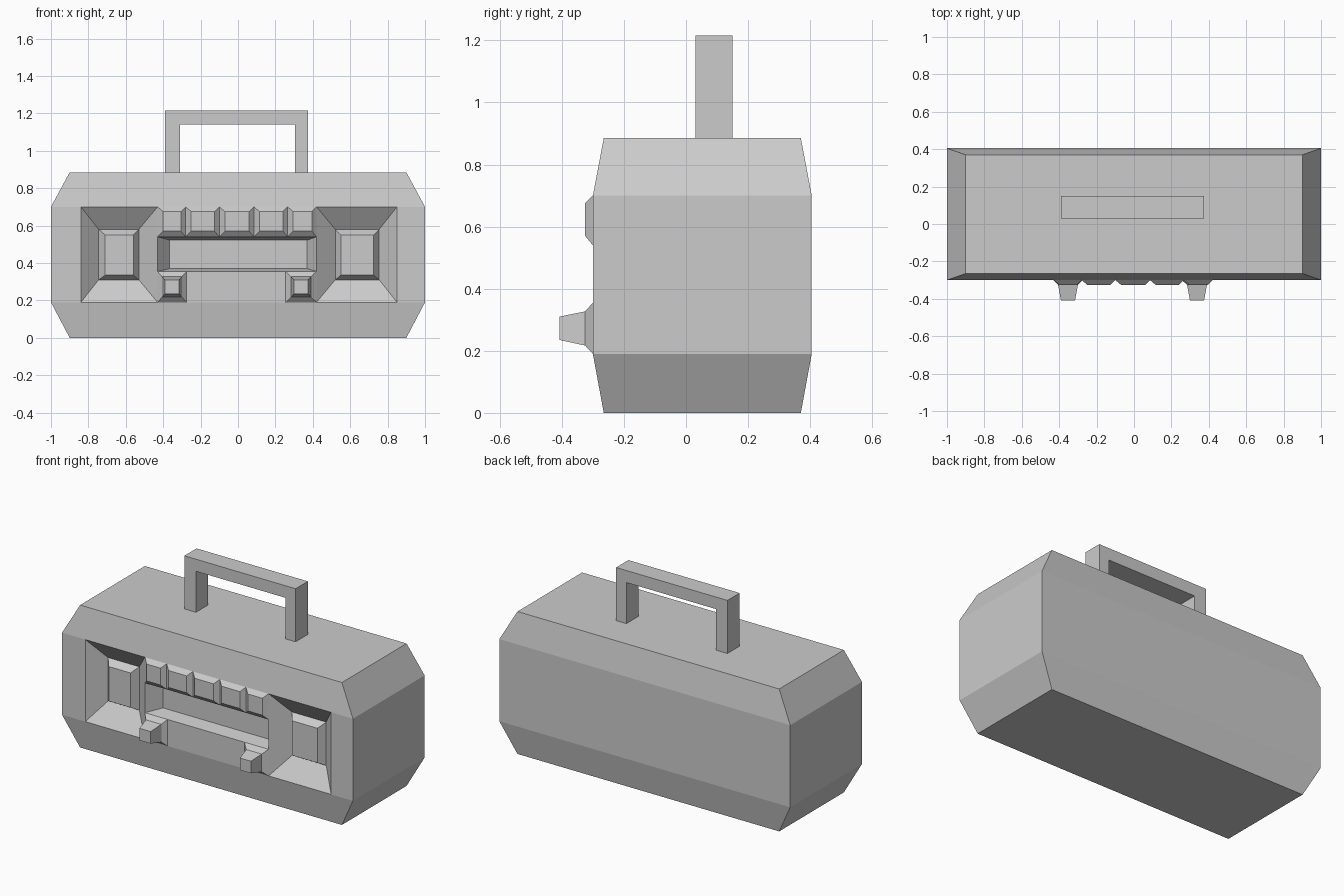
import bpy

if "Cube" in bpy.data.objects:
    bpy.data.objects.remove(bpy.data.objects["Cube"])

FRONT = -0.30   # plane of the front panel
LOW, HIGH = 0.19, 0.70


def make(name, loops, bottom=False, skip=()):
    """Skin a series of four-point loops, cap the last one (and the first on request)."""
    verts = [p for loop in loops for p in loop]
    faces = []
    for k in range(len(loops) - 1):
        a, b = 4 * k, 4 * k + 4
        for i in range(4):
            j = (i + 1) % 4
            if (k, i) not in skip:
                faces.append((a + i, a + j, b + j, b + i))
    n = len(verts)
    faces.append((n - 4, n - 3, n - 2, n - 1))
    if bottom:
        faces.append((3, 2, 1, 0))
    mesh = bpy.data.meshes.new(name)
    mesh.from_pydata(verts, [], faces)
    obj = bpy.data.objects.new(name, mesh)
    bpy.context.collection.objects.link(obj)
    return obj


def flat(x, y0, y1, z):
    return [(-x, y0, z), (x, y0, z), (x, y1, z), (-x, y1, z)]


def rect(x0, x1, z0, z1, out=0.0):
    """Rectangle on the front panel, pushed outwards by out (negative = inwards)."""
    y = FRONT - out
    return [(x0, y, z0), (x1, y, z0), (x1, y, z1), (x0, y, z1)]


# Case with chamfered top and bottom, open where the front panel sits
make("case", [flat(0.9, -0.265, 0.37, 0), flat(1, FRONT, 0.405, LOW),
              flat(1, FRONT, 0.405, HIGH), flat(0.9, -0.265, 0.37, 0.885)],
     bottom=True, skip={(1, 0)})

# Flat parts of the front panel
make("front_edge_left", [rect(-1, -0.84, LOW, HIGH)])
make("front_edge_right", [rect(0.85, 1, LOW, HIGH)])
make("front_lower_panel", [rect(-0.275, 0.255, LOW, 0.355)])

# Sunken speakers with a raised block in the middle
for side, o0, o1, f0, f1, b0, b1 in (
        ("left", -0.84, -0.43, -0.745, -0.53, -0.71, -0.56),
        ("right", 0.42, 0.85, 0.52, 0.755, 0.55, 0.725)):
    make("speaker_" + side, [rect(o0, o1, LOW, HIGH),
                             rect(f0, f1, 0.31, 0.58, -0.088),
                             rect(b0, b1, 0.335, 0.55, -0.045)])

# Row of raised buttons
edges = (-0.43, -0.28, -0.10, 0.085, 0.265, 0.42)
for i, (x0, x1) in enumerate(zip(edges, edges[1:])):
    make(f"button_{i + 1}", [rect(x0, x1, 0.54, HIGH),
                             rect(x0 + 0.03, x1 - 0.025, 0.57, 0.675, 0.025)])

# Recessed tape deck
make("tape_deck", [rect(-0.43, 0.42, 0.355, 0.54),
                   rect(-0.365, 0.37, 0.37, 0.522, -0.085)])

# Stepped square knobs
for side, x0, x1 in (("left", -0.43, -0.275), ("right", 0.255, 0.42)):
    c = -0.353 if side == "left" else 0.337
    make("knob_" + side, [rect(x0, x1, LOW, 0.355),
                          rect(c - 0.053, c + 0.053, 0.217, 0.327, 0.025),
                          rect(c - 0.038, c + 0.038, 0.235, 0.31, 0.108)])

# Carrying handle: square arch swept through its depth
arch = [(-0.39, 0.885), (-0.31, 0.885), (-0.31, 1.14), (0.305, 1.14),
        (0.305, 0.885), (0.375, 0.885), (0.375, 1.215), (-0.39, 1.215)]
n = len(arch)
verts = [(x, y, z) for y in (0.03, 0.15) for x, z in arch]
faces = [tuple(range(n)), tuple(range(2 * n - 1, n - 1, -1))]
faces += [(i, i + n, (i + 1) % n + n, (i + 1) % n) for i in range(n)]
mesh = bpy.data.meshes.new("handle")
mesh.from_pydata(verts, [], faces)
bpy.context.collection.objects.link(bpy.data.objects.new("handle", mesh))
